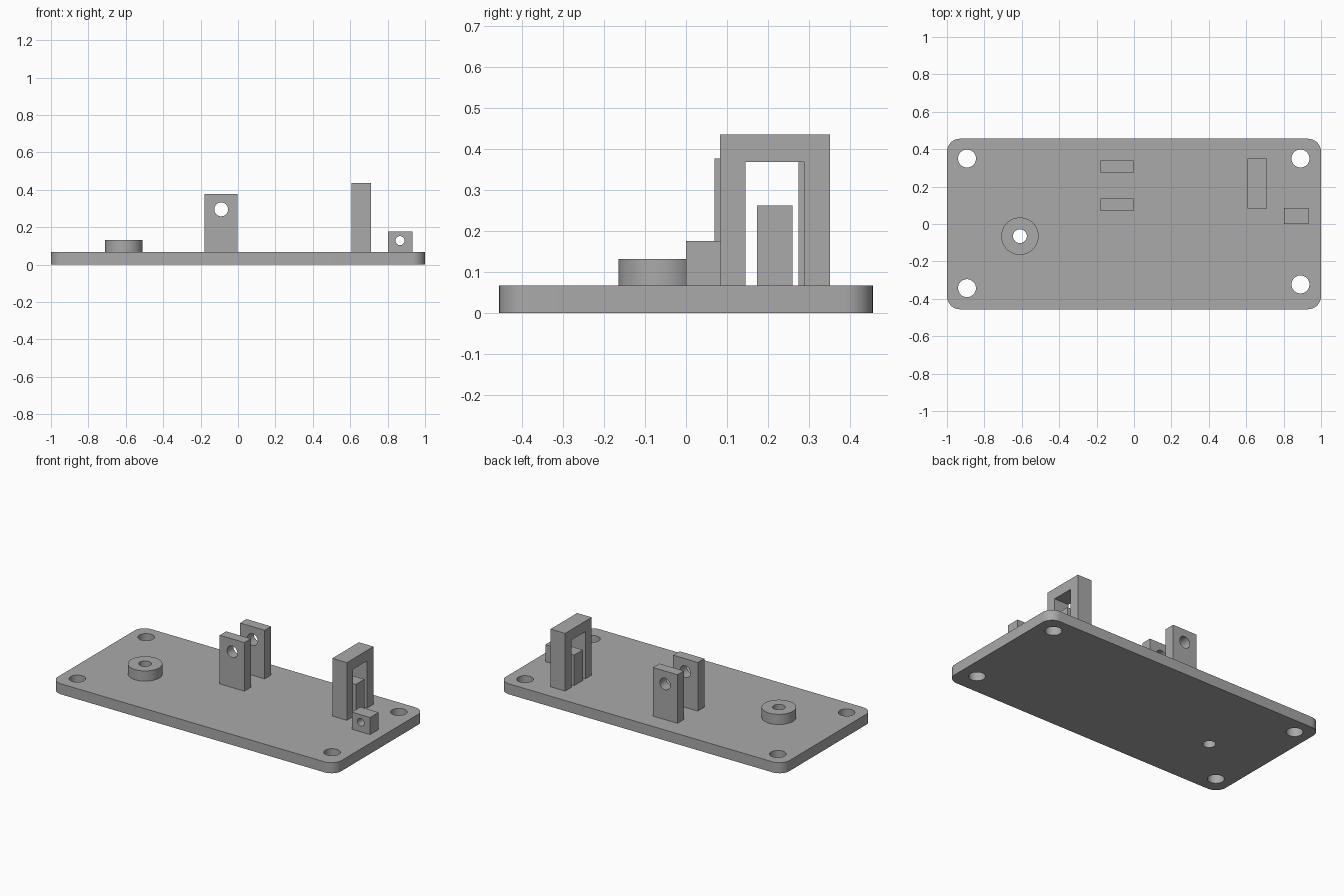
import bpy
import bmesh
import math
from mathutils import Matrix

if "Cube" in bpy.data.objects:
    bpy.data.objects.remove(bpy.data.objects["Cube"], do_unlink=True)

grey = bpy.data.materials.new("plain grey")
grey.use_nodes = True
grey.diffuse_color = (0.4, 0.4, 0.4, 1)
grey.node_tree.nodes["Principled BSDF"].inputs["Base Color"].default_value = (0.4, 0.4, 0.4, 1)

TOP = 0.067  # top of the base plate


def add_object(name, bm):
    mesh = bpy.data.meshes.new(name)
    bm.to_mesh(mesh)
    bm.free()
    mesh.materials.append(grey)
    obj = bpy.data.objects.new(name, mesh)
    bpy.context.collection.objects.link(obj)
    return obj


def box(name, x, y, z):
    bm = bmesh.new()
    centre = Matrix.Translation([sum(r) / 2 for r in (x, y, z)])
    size = Matrix.Diagonal([r[1] - r[0] for r in (x, y, z)] + [1])
    bmesh.ops.create_cube(bm, size=1, matrix=centre @ size)
    return add_object(name, bm)


def cylinder(name, centre, radius, depth, axis="Z"):
    bm = bmesh.new()
    turn = Matrix.Rotation(math.pi / 2, 4, "X") if axis == "Y" else Matrix()
    bmesh.ops.create_cone(bm, cap_ends=True, segments=48, radius1=radius, radius2=radius,
                          depth=depth, matrix=Matrix.Translation(centre) @ turn)
    return add_object(name, bm)


def finish(obj):
    bpy.ops.object.select_all(action="DESELECT")
    obj.select_set(True)
    bpy.context.view_layer.objects.active = obj
    bpy.ops.object.shade_smooth_by_angle(angle=math.radians(30))


def cut(obj, cutter):
    mod = obj.modifiers.new("cut", "BOOLEAN")
    mod.operation, mod.solver, mod.object = "DIFFERENCE", "EXACT", cutter
    bpy.context.view_layer.objects.active = obj
    bpy.ops.object.modifier_apply(modifier=mod.name)
    bpy.data.objects.remove(cutter, do_unlink=True)


# Base plate with rounded corners
plate = box("base_plate", (-1, 1), (-0.456, 0.456), (0, TOP))
bm = bmesh.new()
bm.from_mesh(plate.data)
uprights = [e for e in bm.edges if abs(e.verts[0].co.z - e.verts[1].co.z) > 0.01]
bmesh.ops.bevel(bm, geom=uprights, offset=0.07, segments=10, profile=0.5, affect="EDGES")
bm.to_mesh(plate.data)
bm.free()

# Mounting holes in the corners
for x, y in ((-0.893, 0.35), (-0.893, -0.343), (0.89, 0.35), (0.89, -0.323)):
    cut(plate, cylinder("hole_cutter", (x, y, 0), 0.048, 1))

# Round boss, bored through the plate
boss_x, boss_y = -0.61, -0.065
boss = cylinder("round_boss", (boss_x, boss_y, (TOP + 0.132) / 2), 0.1, 0.132 - TOP)
for part in (plate, boss):
    cut(part, cylinder("bore_cutter", (boss_x, boss_y, 0), 0.037, 1))
    finish(part)

# Pair of drilled clevis lugs
for name, y in (("front_lug", (0.07, 0.135)), ("back_lug", (0.275, 0.34))):
    lug = box(name, (-0.178, -0.004), y, (TOP, 0.377))
    cut(lug, cylinder("pin_cutter", (-0.09, sum(y) / 2, 0.295), 0.037, 0.3, "Y"))
    finish(lug)

# Square arch with a post standing in its opening
arch = box("arch", (0.607, 0.71), (0.083, 0.351), (TOP, 0.435))
cut(arch, box("opening_cutter", (0.5, 0.8), (0.145, 0.288), (0, 0.368)))
box("arch_post", (0.607, 0.71), (0.173, 0.26), (TOP, 0.262))

# Small drilled block beside the arch
block = box("small_block", (0.803, 0.932), (0, 0.086), (TOP, 0.176))
cut(block, cylinder("pin_cutter", (0.866, 0.043, 0.128), 0.024, 0.3, "Y"))
finish(block)
